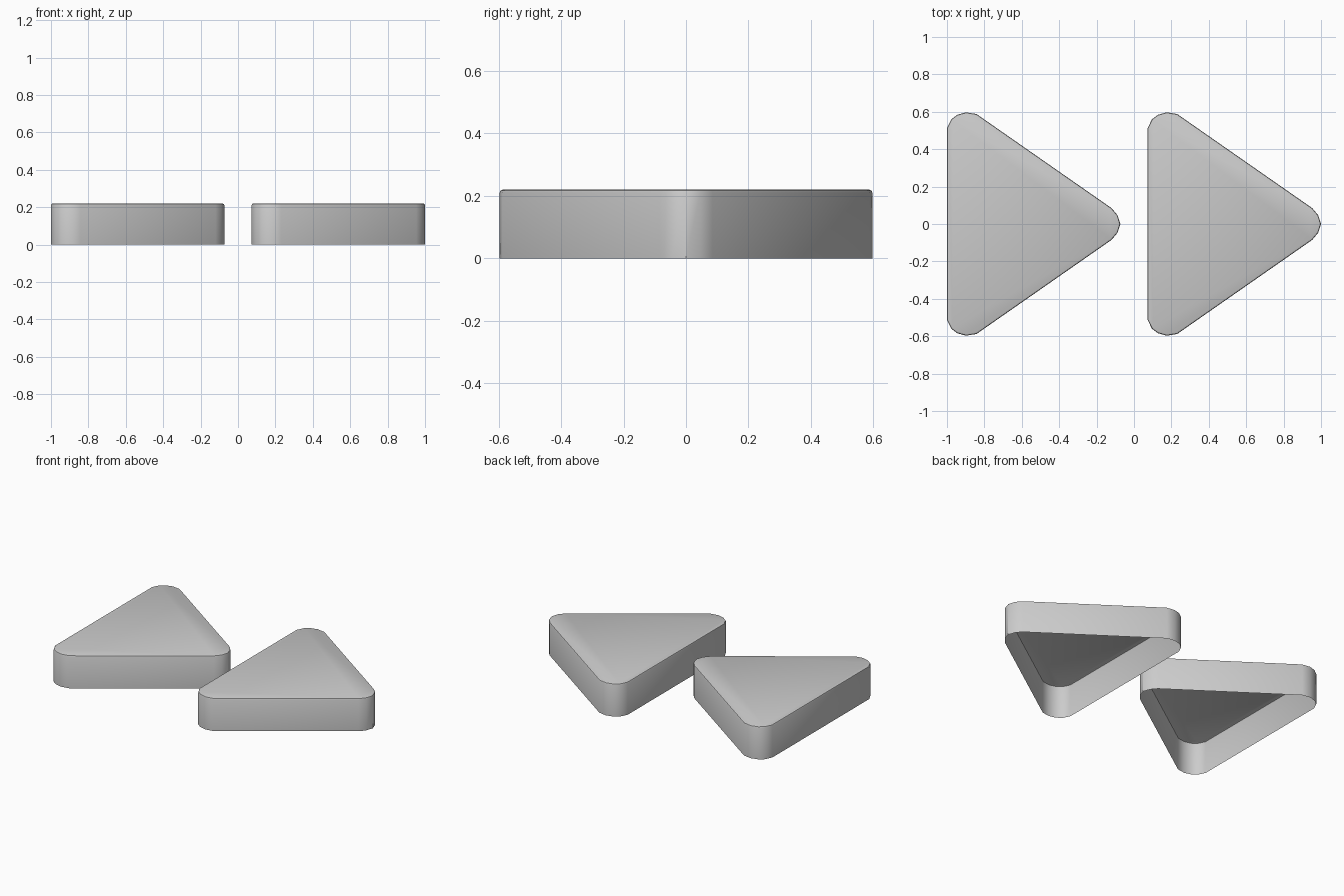
import bpy, bmesh

if "Cube" in bpy.data.objects:
    bpy.data.objects.remove(bpy.data.objects["Cube"])

HEIGHT = 0.22
SPACING = 1.073

# Upper half of the rounded triangle outline, from flat back to nose
half = [(-1, 0.513), (-0.977, 0.56), (-0.945, 0.584), (-0.898, 0.597),
        (-0.842, 0.588), (-0.12, 0.085), (-0.088, 0.047)]
nose = (-0.073, 0)
# Counter-clockwise: lower half, nose, upper half reversed
outline = [(x, -y) for x, y in half] + [nose] + half[::-1]


def arrow_shell(name, dx):
    """Rounded triangular cap, open underneath, with a fine softened top rim."""
    bm = bmesh.new()
    low = [bm.verts.new((x + dx, y, 0)) for x, y in outline]
    top = [bm.verts.new((x + dx, y, HEIGHT)) for x, y in outline]
    n = len(outline)
    for i in range(n):
        j = (i + 1) % n
        bm.faces.new((low[i], low[j], top[j], top[i]))
    cap = bm.faces.new(top)
    bmesh.ops.bevel(bm, geom=list(cap.edges), offset=0.01, segments=2,
                    profile=0.5, affect='EDGES')
    mesh = bpy.data.meshes.new(name)
    bm.to_mesh(mesh)
    bm.free()
    obj = bpy.data.objects.new(name, mesh)
    bpy.context.collection.objects.link(obj)
    bpy.ops.object.select_all(action='DESELECT')
    obj.select_set(True)
    bpy.context.view_layer.objects.active = obj
    bpy.ops.object.shade_smooth_by_angle(angle=0.6)
    return obj


# Pair of triangles pointing the same way
arrow_shell("left_triangle", 0)
arrow_shell("right_triangle", SPACING)
